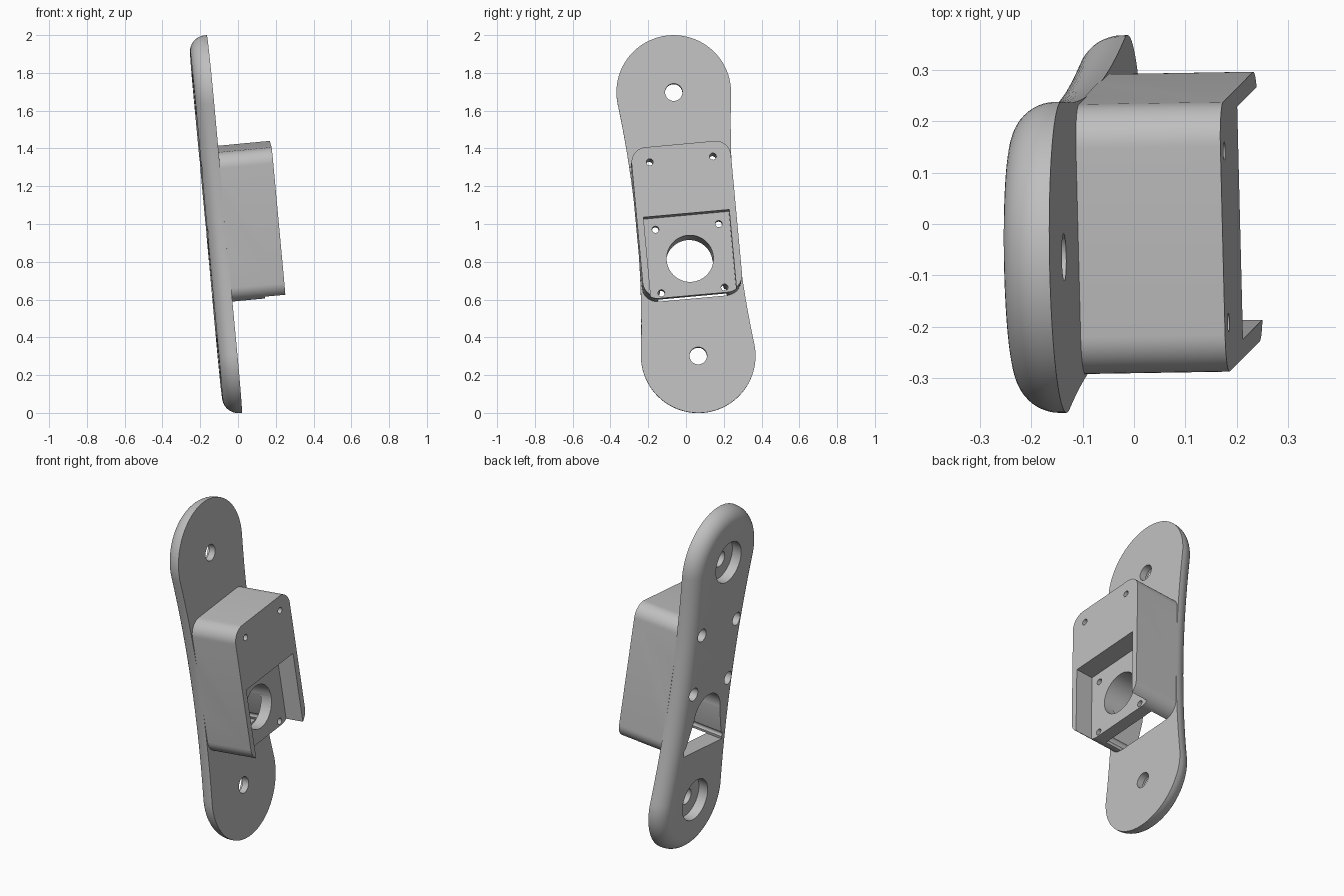
import bpy, bmesh
from math import sin, cos, pi, asin, sqrt
from mathutils import Vector, Matrix

cube = bpy.data.objects.get("Cube")
if cube:
    bpy.data.objects.remove(cube, do_unlink=True)

grey = bpy.data.materials.new("light_grey")
grey.use_nodes = True
tone = (0.52, 0.52, 0.52, 1)
grey.diffuse_color = tone
grey.node_tree.nodes["Principled BSDF"].inputs["Base Color"].default_value = tone

# Sizes: local x is depth (plate face at 0), y is width, z is length
THICK, FILLET = 0.097, 0.085
END_U, END_R, WAIST = 0.7035, 0.3035, 0.262
BOX_W, BOX_TOP, BOX_LOW, BOX_FRONT = 0.264, 0.40, -0.397, 0.283
BORE_U, SCREW_V, FLOOR = -0.201, 0.168, 0.174


def arc(cy, cz, r, a, b, n):
    return [(cy + r * cos(a + (b - a) * i / n), cz + r * sin(a + (b - a) * i / n))
            for i in range(n + 1)]


def loft(name, sections):
    """Solid through equal outlines, each given as (depth, points)."""
    bm = bmesh.new()
    rings = [[bm.verts.new((x, y, z)) for y, z in pts] for x, pts in sections]
    n = len(rings[0])
    for a, b in zip(rings, rings[1:]):
        for i in range(n):
            j = (i + 1) % n
            bm.faces.new((a[i], a[j], b[j], b[i]))
    bm.faces.new(rings[0])
    bm.faces.new(rings[-1])
    bmesh.ops.recalc_face_normals(bm, faces=bm.faces)
    mesh = bpy.data.meshes.new(name)
    bm.to_mesh(mesh)
    bm.free()
    mesh.materials.append(grey)
    obj = bpy.data.objects.new(name, mesh)
    bpy.context.collection.objects.link(obj)
    return obj


def prism(name, pts, x0, x1):
    return loft(name, [(x0, pts), (x1, pts)])


def cylinder(name, y, z, r, x0, x1, n=48):
    return prism(name, arc(y, z, r, 0, 2 * pi, n)[:-1], x0, x1)


def plate_outline(d):
    """Two round ends joined by gently concave sides, inset by d."""
    r, m = END_R - d, WAIST - d
    big = (END_U ** 2 + m ** 2 - r ** 2) / (2 * (r - m))
    t = asin(END_U / (big + r))
    pts = arc(0, END_U, r, -pi / 2 + (pi / 2 - t), pi + t, 48)
    pts[0] = (r * cos(t), END_U - r * sin(t)) if t < 0 else pts[0]
    side = arc(-(m + big), 0, big, t, -t, 16)[1:-1]
    half = arc(0, END_U, r, -t, pi + t, 48) + side
    return half + [(-y, -z) for y, z in half]


def rounded_box():
    r, pts = 0.08, []
    corners = [(1, BOX_TOP - r), (-1, BOX_TOP - r), (-1, BOX_LOW + r), (1, BOX_LOW + r)]
    for k, (s, z) in enumerate(corners):
        pts += arc(s * (BOX_W - r), z, r, k * pi / 2, (k + 1) * pi / 2, 12)
    return pts


# Plate with a rounded back rim
steps = 12
sections = [(0, plate_outline(0))]
for i in range(steps + 1):
    a = pi / 2 * i / steps
    sections.append((-(THICK - FILLET) - FILLET * sin(a),
                     plate_outline(FILLET * (1 - cos(a)))))
body = loft("mounting_bracket", sections)


def combine(tool, operation):
    mod = body.modifiers.new(operation.lower(), 'BOOLEAN')
    mod.operation = operation
    mod.solver = 'EXACT'
    mod.object = tool
    bpy.context.view_layer.objects.active = body
    bpy.ops.object.modifier_apply(modifier=mod.name)
    bpy.data.objects.remove(tool, do_unlink=True)


# Housing on the front of the plate
combine(prism("housing", rounded_box(), -0.004, BOX_FRONT), 'UNION')

# Front pocket, open at the bottom
w = 0.228
combine(prism("pocket", [(-w, 0.03), (w, 0.03), (w, -0.6), (-w, -0.6)], FLOOR, 0.4),
        'DIFFERENCE')

# Flared slot through the plate, under the pocket floor
low = BOX_LOW - 0.001
combine(prism("slot", [(-0.122, BORE_U + 0.01), (0.122, BORE_U + 0.01),
                       (0.186, low), (-0.186, low)], -0.2, 0.105), 'DIFFERENCE')

# Main bore
combine(cylinder("bore", 0, BORE_U, 0.124, -0.2, 0.4, 64), 'DIFFERENCE')

# Mounting holes in both ends, counterbored from the back
for s in (1, -1):
    combine(cylinder("end_hole", 0, s * END_U, 0.046, -0.2, 0.1), 'DIFFERENCE')
    combine(cylinder("end_recess", 0, s * END_U, 0.12, -0.2, -0.04, 64), 'DIFFERENCE')

# Screw holes, the upper two rows counterbored from the back
for u in (0.319, -0.031, -0.37):
    for s in (1, -1):
        combine(cylinder("screw_hole", s * SCREW_V, u, 0.018, -0.2, 0.4, 24), 'DIFFERENCE')
        if u > -0.1:
            combine(cylinder("screw_recess", s * SCREW_V, u, 0.038, -0.2, 0.105, 32),
                    'DIFFERENCE')

# Lean the finished part
up = Vector((-0.0925, -0.093, 1)).normalized()
across = Vector((-0.025, 1, 0.0915))
across = (across - up * across.dot(up)).normalized()
out = across.cross(up)
turn = Matrix((out, across, up)).transposed().to_4x4()
body.data.transform(Matrix.Translation((-0.072, 0, 1)) @ turn)

bpy.ops.object.select_all(action='DESELECT')
body.select_set(True)
bpy.context.view_layer.objects.active = body
bpy.ops.object.shade_smooth_by_angle(angle=pi / 6)
